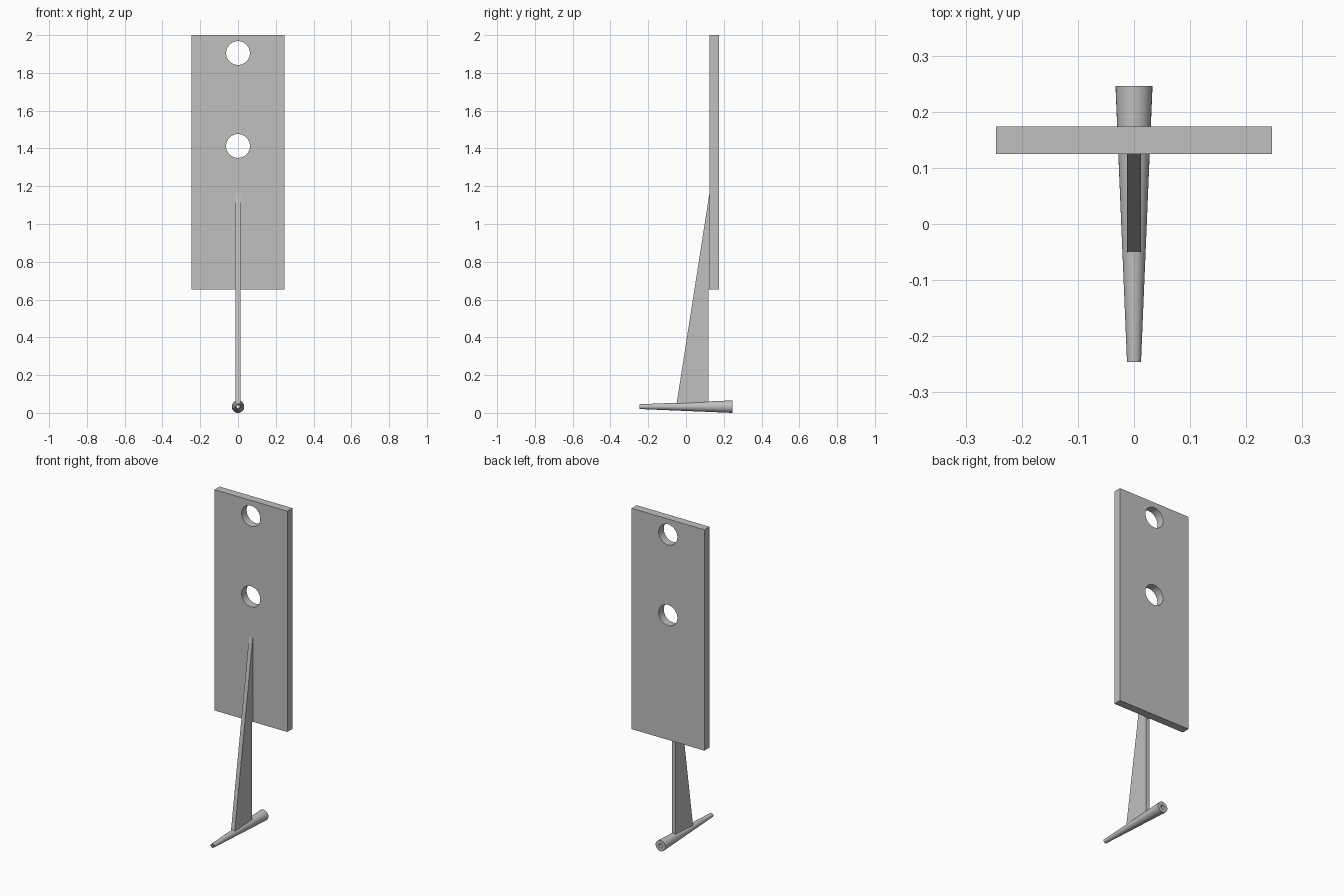
import bpy, bmesh, math
from mathutils import Matrix

if "Cube" in bpy.data.objects:
    bpy.data.objects.remove(bpy.data.objects["Cube"], do_unlink=True)

# One plain grey for every part
grey = bpy.data.materials.new("plain grey")
grey.use_nodes = True
colour = (0.53, 0.53, 0.53, 1)
grey.diffuse_color = colour
grey.node_tree.nodes["Principled BSDF"].inputs["Base Color"].default_value = colour


def make_object(name, bm):
    bmesh.ops.recalc_face_normals(bm, faces=bm.faces)
    mesh = bpy.data.meshes.new(name)
    bm.to_mesh(mesh)
    bm.free()
    mesh.materials.append(grey)
    obj = bpy.data.objects.new(name, mesh)
    bpy.context.collection.objects.link(obj)
    return obj


def select_only(obj):
    bpy.ops.object.select_all(action='DESELECT')
    obj.select_set(True)
    bpy.context.view_layer.objects.active = obj


def smooth(obj):
    select_only(obj)
    bpy.ops.object.shade_smooth_by_angle(angle=math.radians(30))


# Upright plate with two round holes
bm = bmesh.new()
bmesh.ops.create_cube(bm, size=1, matrix=Matrix.Translation((0, 0.149, 1.326))
                      @ Matrix.Diagonal((0.492, 0.049, 1.348, 1)))
plate = make_object("plate", bm)

bm = bmesh.new()
for z in (1.905, 1.413):
    bmesh.ops.create_cone(bm, cap_ends=True, segments=48, radius1=0.063, radius2=0.063,
                          depth=0.2, matrix=Matrix.Translation((0, 0.149, z))
                          @ Matrix.Rotation(math.pi / 2, 4, 'X'))
cutter = make_object("hole_cutter", bm)
cutter.hide_render = True

cut = plate.modifiers.new("holes", 'BOOLEAN')
cut.operation = 'DIFFERENCE'
cut.solver = 'EXACT'
cut.object = cutter
select_only(plate)
bpy.ops.object.modifier_apply(modifier=cut.name)
bpy.data.objects.remove(cutter, do_unlink=True)
smooth(plate)

# Thin tapering fin, notched at the back where it meets the plate
profile = [(-0.05, 0.047), (0.119, 0.047), (0.119, 0.652), (0.126, 0.652),
           (0.126, 1.175), (-0.048, 0.06)]
bm = bmesh.new()
face = bm.faces.new([bm.verts.new((-0.0125, y, z)) for y, z in profile])
side = bmesh.ops.extrude_face_region(bm, geom=[face])
bmesh.ops.translate(bm, vec=(0.025, 0, 0),
                    verts=[v for v in side["geom"] if isinstance(v, bmesh.types.BMVert)])
make_object("fin", bm)

# Tapered tube lying under the fin, open from end to end
SIDES = 32
tube_profile = [(-0.246, 0.0125), (0.246, 0.033), (0.246, 0.012), (-0.246, 0.006)]
bm = bmesh.new()
rings = []
for y, r in tube_profile:
    angles = [2 * math.pi * i / SIDES for i in range(SIDES)]
    rings.append([bm.verts.new((r * math.cos(a), y, 0.033 + r * math.sin(a))) for a in angles])
for k, ring in enumerate(rings):
    following = rings[(k + 1) % len(rings)]
    for i in range(SIDES):
        j = (i + 1) % SIDES
        bm.faces.new((ring[i], ring[j], following[j], following[i]))
smooth(make_object("tapered_tube", bm))
